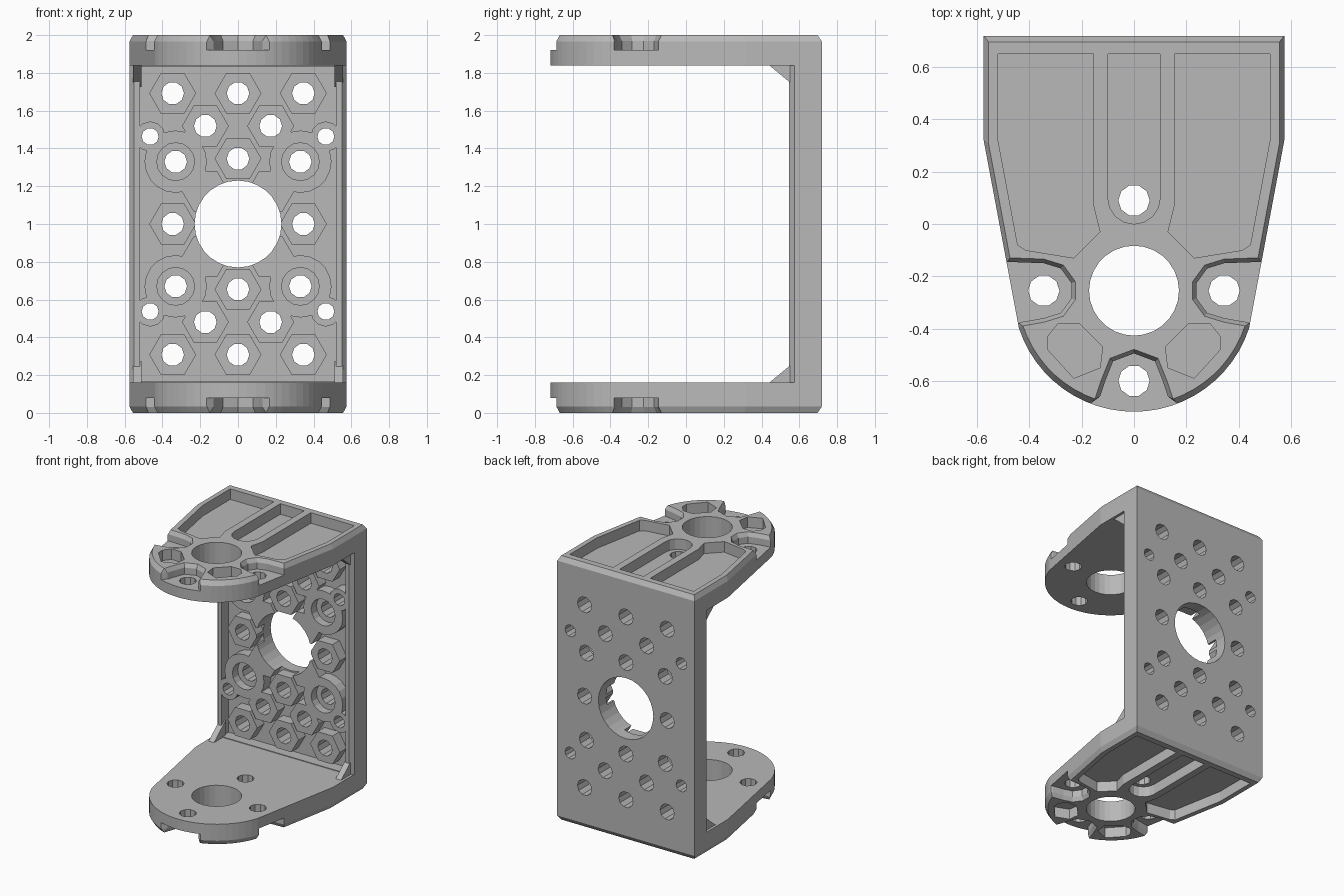
import bpy, bmesh
from math import cos, sin, tau, radians

cube = bpy.data.objects.get("Cube")
if cube:
    bpy.data.objects.remove(cube, do_unlink=True)

GREY = (0.48, 0.48, 0.48, 1)
grey = bpy.data.materials.new("plain grey")
grey.use_nodes = True
grey.diffuse_color = GREY
grey.node_tree.nodes["Principled BSDF"].inputs["Base Color"].default_value = GREY

AXES = {"z": lambda a, b, c: (a, b, c),
        "y": lambda a, b, c: (a, c, b),
        "x": lambda a, b, c: (c, a, b)}


def ngon(x, y, r, n=10, turn=0.0):
    return [(x + r * cos(tau * i / n + turn), y + r * sin(tau * i / n + turn)) for i in range(n)]


def flip(points):
    return [(-x, y) for x, y in reversed(points)]


def prism(name, outlines, layers, axis="z", centre=(0, 0)):
    """Stack each outline through (height, scale) layers; heights are about mid-height."""
    bm = bmesh.new()
    cx, cy = centre
    for pts in outlines:
        rings = [[bm.verts.new(AXES[axis](cx + (a - cx) * s, cy + (b - cy) * s, h))
                  for a, b in pts] for h, s in layers]
        bm.faces.new(rings[0])
        bm.faces.new(rings[-1])
        for low, high in zip(rings, rings[1:]):
            for i in range(len(pts)):
                j = (i + 1) % len(pts)
                bm.faces.new((low[i], low[j], high[j], high[i]))
    bmesh.ops.recalc_face_normals(bm, faces=bm.faces[:])
    mesh = bpy.data.meshes.new(name)
    bm.to_mesh(mesh)
    bm.free()
    mesh.materials.append(grey)
    obj = bpy.data.objects.new(name, mesh)
    obj.location.z = 1
    bpy.context.collection.objects.link(obj)
    return obj


def bake(obj):
    bpy.context.view_layer.update()
    graph = bpy.context.evaluated_depsgraph_get()
    mesh = bpy.data.meshes.new_from_object(obj.evaluated_get(graph))
    obj.modifiers.clear()
    obj.data = mesh


def cut(obj, cutter, overlapping=False):
    cutter.hide_render = True
    mod = obj.modifiers.new("cut", "BOOLEAN")
    mod.operation, mod.solver, mod.object = "DIFFERENCE", "EXACT", cutter
    mod.use_self = overlapping
    bake(obj)


def mirror(obj, x=False, z=True):
    mod = obj.modifiers.new("mirror", "MIRROR")
    mod.use_axis = (x, False, z)
    mod.use_mirror_merge = False
    bake(obj)


cutters = []


def cutter(*args, **kw):
    obj = prism(*args, **kw)
    cutters.append(obj)
    return obj


# Arms: tapered plate with a rounded nose and chamfered outer rim
HUB = -0.255
nose = [(0.463 * cos(radians(a)), HUB + 0.463 * sin(radians(a))) for a in range(-90, -16, 6)]
half = nose + [(0.575, 0.32), (0.575, 0.72)]
arm = prism("arms", [half + flip(half)[:-1]], [(0.84, 1), (0.965, 1), (1, 0.968)])

# Lightening pockets in the outer faces
side = [(0.155, 0.65), (0.52, 0.65), (0.52, 0.32), (0.445, -0.08), (0.415, -0.1),
        (0.23, -0.13), (0.13, -0.03), (0.155, 0.07)]
front = [(0.21, -0.38), (0.29, -0.38), (0.33, -0.43), (0.33, -0.48),
         (0.23, -0.59), (0.13, -0.55), (0.12, -0.47)]
slot = [(-0.1, 0.65)] + [(-0.1 * cos(a * tau / 16), 0.1 - 0.1 * sin(a * tau / 16))
                         for a in range(9)] + [(0.1, 0.65)]
cut(arm, cutter("pocket_cutter", [side, flip(side), front, flip(front), slot],
                [(0.92, 1), (1.1, 1)]))

# Stepped notches around the outer screw holes
edge = [(0.6, -0.14), (0.48, -0.145), (0.345, -0.15), (0.28, -0.17), (0.24, -0.225),
        (0.24, -0.285), (0.28, -0.34), (0.345, -0.36), (0.43, -0.375), (0.6, -0.44)]
tip = [(0, -0.495), (0.08, -0.525), (0.11, -0.6), (0.13, -0.66), (0.17, -0.69), (0.22, -0.8)]
flare = [(0.92, 1), (0.97, 1), (1.03, 1.3)]
for outline, centre in ((edge, (0.345, HUB)), (flip(edge), (-0.345, HUB)),
                        (tip + flip(tip)[:-1], (0, -0.6))):
    cut(arm, cutter("notch_cutter", [outline], flare, centre=centre))

# Hub bore and screw holes through the arms
bolts = [(-0.345, HUB), (0.345, HUB), (0, -0.6), (0, 0.09)]
cut(arm, cutter("arm_hole_cutter",
                [ngon(0, HUB, 0.172, 28)] + [ngon(x, y, 0.06) for x, y in bolts],
                [(0.7, 1), (1.1, 1)]))
mirror(arm)

# Back wall with chamfered inner edges and a recessed inner field
wall_half = [(0.55, 0.545), (0.575, 0.575), (0.575, 0.72)]
wall = prism("back_wall", [wall_half + flip(wall_half)], [(-0.84, 1), (0.84, 1)])
field = [(-0.52, -0.835), (0.52, -0.835), (0.52, 0.835), (-0.52, 0.835)]
cut(wall, cutter("field_cutter", [field], [(0.4, 1), (0.63, 1)], axis="y"))

# Bosses on a staggered grid, with round and small ones near the sides
P = 0.173
hexes = [(i * P, j * P) for i in range(-2, 3) for j in range(-4, 5)
         if (i + j) % 2 == 0 and (i, j) != (0, 0) and not (abs(i) == 2 and abs(j) == 2)]
signs = [(sx, sz) for sx in (-1, 1) for sz in (-1, 1)]
rounds = [(sx * 0.33, sz * 0.33) for sx, sz in signs]
smalls = [(sx * 0.465, sz * 0.463) for sx, sz in signs]
bosses = prism("bosses",
               [ngon(x, z, 0.124, 6) for x, z in hexes]
               + [ngon(x, z, 0.165, 20) for x, z in rounds]
               + [ngon(x, z, 0.08, 12) for x, z in smalls],
               [(0.547, 1), (0.635, 1)], axis="y")

# Through holes in the wall and bosses
drilled = [p for p in hexes if not (abs(p[0]) < 0.2 and abs(p[1]) < 0.2)]
holes = cutter("wall_hole_cutter",
               [ngon(0, 0, 0.23, 28)] + [ngon(x, z, 0.06) for x, z in drilled + rounds]
               + [ngon(x, z, 0.045) for x, z in smalls],
               [(0.4, 1), (0.9, 1)], axis="y")
cut(wall, holes)
cut(bosses, holes, overlapping=True)
cut(bosses, cutter("counterbore_cutter", [ngon(x, z, 0.1, 16) for x, z in rounds],
                   [(0.4, 1), (0.61, 1)], axis="y"), overlapping=True)

# Corner gussets at the sides
gusset = prism("corner_gussets", [[(0.435, 0.845), (0.58, 0.845), (0.58, 0.725)]],
               [(0.51, 1), (0.555, 1)], axis="x")
mirror(gusset, x=True)

for obj in cutters:
    bpy.data.objects.remove(obj, do_unlink=True)
